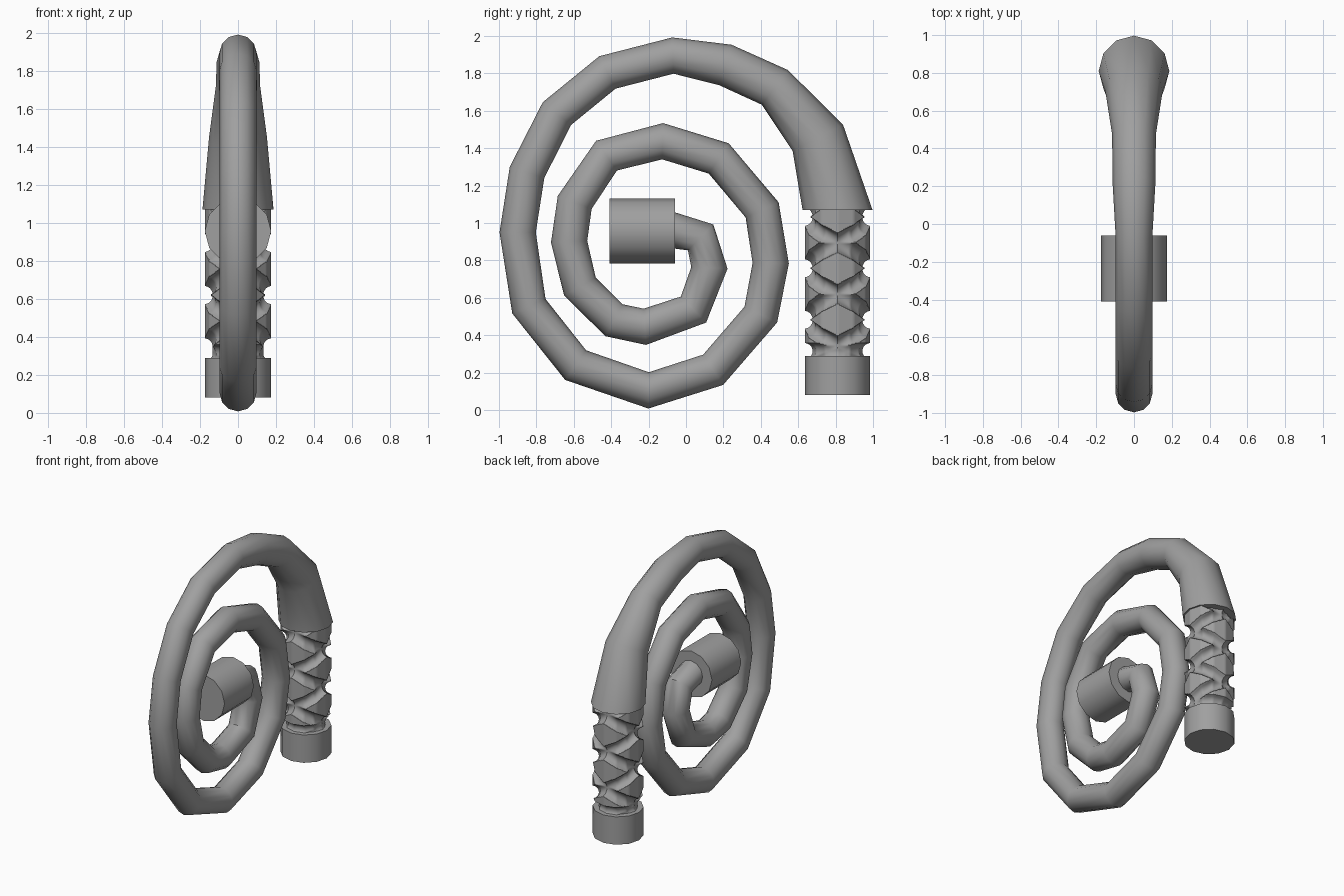
import bpy, bmesh, math
from mathutils import Vector

if "Cube" in bpy.data.objects:
    bpy.data.objects.remove(bpy.data.objects["Cube"], do_unlink=True)

SIDES = 12
GRIP_Y = 0.81
GRIP_R = 0.175

grey = bpy.data.materials.new("plain grey")
grey.use_nodes = True
grey.diffuse_color = (0.35, 0.35, 0.35, 1)
grey.node_tree.nodes["Principled BSDF"].inputs["Base Color"].default_value = grey.diffuse_color


def finish(obj, angle):
    """Apply the material and smooth shading with sharp edges."""
    obj.data.materials.clear()
    obj.data.materials.append(grey)
    bpy.ops.object.select_all(action='DESELECT')
    obj.select_set(True)
    bpy.context.view_layer.objects.active = obj
    bpy.ops.object.shade_smooth_by_angle(angle=math.radians(angle))


def skin_rings(name, rings, angle):
    """Build a closed tube through a list of equal rings of points."""
    bm = bmesh.new()
    loops = [[bm.verts.new(p) for p in ring] for ring in rings]
    count = len(loops[0])
    for low, high in zip(loops, loops[1:]):
        for i in range(count):
            j = (i + 1) % count
            bm.faces.new((low[i], low[j], high[j], high[i]))
    bm.faces.new(loops[0][::-1])
    bm.faces.new(loops[-1])
    bmesh.ops.recalc_face_normals(bm, faces=bm.faces[:])
    mesh = bpy.data.meshes.new(name)
    bm.to_mesh(mesh)
    bm.free()
    obj = bpy.data.objects.new(name, mesh)
    bpy.context.collection.objects.link(obj)
    finish(obj, angle)


def cylinder(name, location, radius, depth, rotation=(0, 0, 0)):
    bpy.ops.mesh.primitive_cylinder_add(vertices=SIDES, radius=radius, depth=depth,
                                        location=location, rotation=rotation)
    obj = bpy.context.object
    obj.name = name
    finish(obj, 40)


# Coiled lash: (y, z) centre line from the flared collar to the inner tip
path = [(.81, 1.07), (.705, 1.455), (.475, 1.725), (.21, 1.845), (-.07, 1.895),
        (-.42, 1.805), (-.69, 1.585), (-.85, 1.27), (-.9, .95), (-.84, .555),
        (-.59, .24), (-.2, .105), (.145, .215), (.4, .51), (.453, .785),
        (.407, 1.07), (.175, 1.345), (-.125, 1.437), (-.425, 1.36), (-.595, 1.11),
        (-.625, .9), (-.567, .66), (-.385, .48), (-.22, .445), (.04, .537),
        (.125, .76), (.078, .923), (-.06, .96)]
flare = [.187, .152, .116, .113]
points = [Vector((0, y, z)) for y, z in path]
rings = []
for k, point in enumerate(points):
    if k == 0:
        tangent = Vector((0, 0, 1))
    elif k == len(points) - 1:
        tangent = Vector((0, -1, 0))
    else:
        tangent = ((point - points[k - 1]).normalized()
                   + (points[k + 1] - point).normalized()).normalized()
    across = Vector((1, 0, 0))
    outward = across.cross(tangent)
    radius = flare[k] if k < len(flare) else .097
    angles = [math.tau * i / SIDES for i in range(SIDES)]
    rings.append([point + radius * (across * math.cos(a) + outward * math.sin(a))
                  for a in angles])
skin_rings("coiled_lash", rings, 50)

# Grip with two pairs of crossing spiral grooves and a ring groove at its foot
STEPS = 8 * SIDES
SPACING = .275          # height between grooves on one side
CROSSING = .62          # height of one crossing on the side
GROOVE = .042


def groove_depth(angle, z):
    nearest = abs(z - .315)
    for hand in (1, -1):
        offset = z - CROSSING - hand * SPACING * angle / math.pi
        offset = (offset + SPACING / 2) % SPACING - SPACING / 2
        nearest = min(nearest, abs(offset) * .894)
    return math.sqrt(max(0, GROOVE ** 2 - nearest ** 2))


def facet_radius(angle):
    half = math.pi / SIDES
    return GRIP_R * math.cos(half) / math.cos(angle % (2 * half) - half)


row_height = 2 * SPACING / STEPS
rings = []
for row in range(138):
    z = .285 + row * row_height
    ring = []
    for i in range(STEPS):
        a = math.tau * (i + 1e-6) / STEPS
        r = facet_radius(a) - groove_depth(a, z)
        ring.append((r * math.cos(a), GRIP_Y + r * math.sin(a), z))
    rings.append(ring)
skin_rings("grooved_grip", rings, 40)

# Solid pommel under the grip
cylinder("pommel", (0, GRIP_Y, .185), GRIP_R, .21)

# Barrel-shaped weight at the inner end of the lash
cylinder("tip_weight", (0, -.235, .957), GRIP_R, .35, (math.pi / 2, 0, 0))
